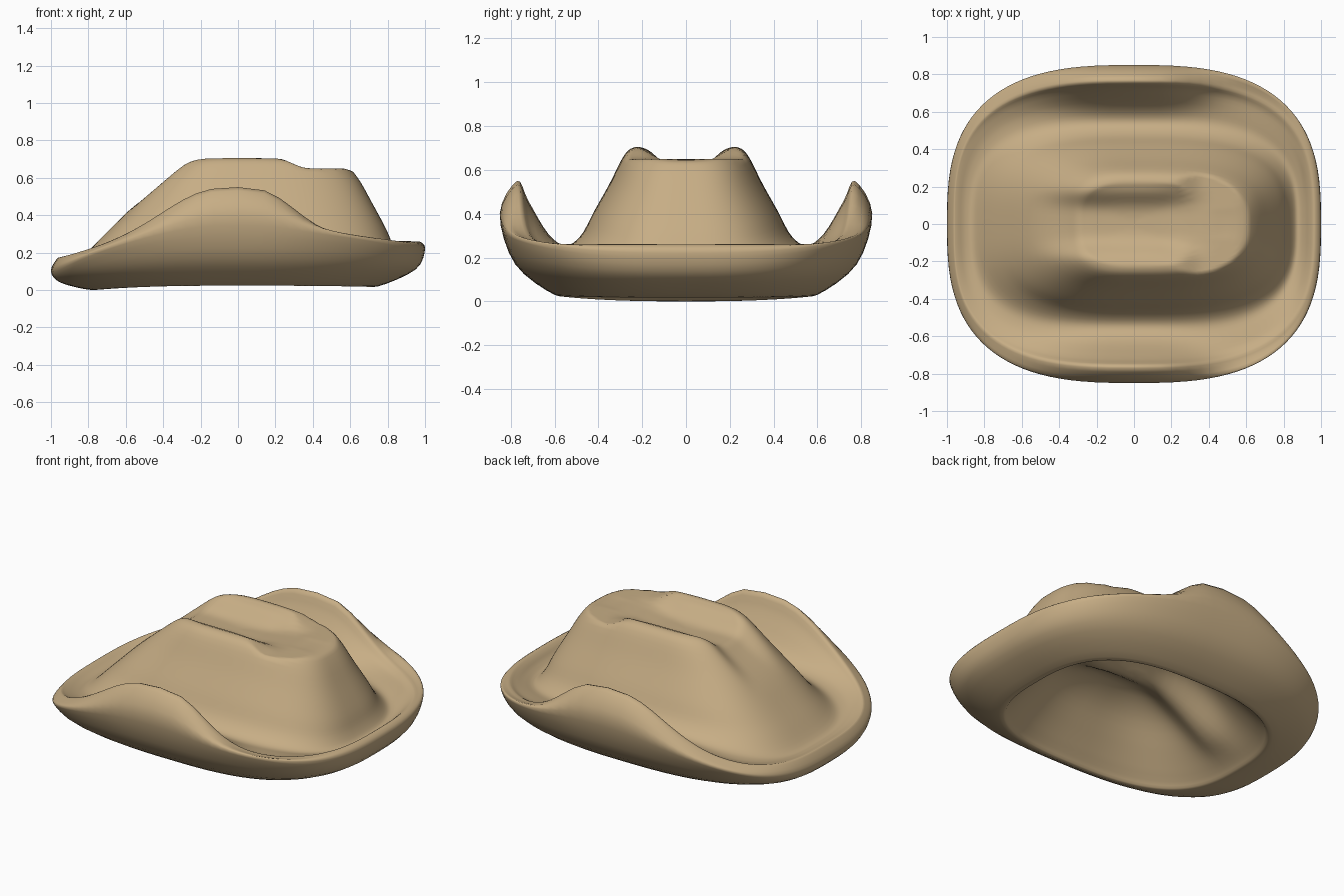
import bpy, math

if "Cube" in bpy.data.objects:
    bpy.data.objects.remove(bpy.data.objects["Cube"])

# Radial profiles (distance from centre, height): crown top -> channel -> rim -> underside -> hollow crown
RIGHT = [(0, .70), (.2, .70), (.4, .65), (.58, .645), (.64, .60), (.72, .46), (.79, .33), (.83, .24), (.87, .19),
         (.91, .21), (.94, .245), (.97, .26), (1, .22), (.95, .11), (.75, .02), (.69, .05), (.57, .19), (.42, .33), (.2, .40), (0, .41)]
SIDE = [(0, .70), (.12, .70), (.19, .70), (.23, .705), (.28, .67), (.35, .535), (.42, .41), (.48, .30), (.55, .255),
        (.63, .31), (.72, .46), (.77, .55), (.85, .40), (.78, .17), (.6, .03), (.55, .06), (.45, .18), (.32, .32), (.15, .40), (0, .41)]
LEFT = [(0, .70), (.15, .70), (.25, .70), (.3, .69), (.36, .64), (.5, .51), (.65, .36), (.75, .26), (.85, .16),
        (.9, .15), (.95, .17), (.97, .165), (1, .10), (.95, .04), (.78, 0), (.72, .03), (.58, .14), (.40, .29), (.18, .40), (0, .41)]
SEG, SUB = 112, 4


def spline(pts):
    """Smooth curve through the profile points."""
    out = []
    for i in range(len(pts) - 1):
        p = [pts[min(max(i + k, 0), len(pts) - 1)] for k in (-1, 0, 1, 2)]
        for s in range(SUB):
            t = s / SUB
            out.append(tuple(.5 * (2 * b + (c - a) * t + (2 * a - 5 * b + 4 * c - d) * t * t
                                   + (3 * b - a - 3 * c + d) * t ** 3) for a, b, c, d in zip(*p)))
    return out + [pts[-1]]


def step(a, b, v):
    t = min(max((v - a) / (b - a), 0), 1)
    return t * t * (3 - 2 * t)


def spow(v, e):
    return math.copysign(abs(v) ** e, v)


right, side, left = spline(RIGHT), spline(SIDE), spline(LEFT)
verts, faces = [], []
n = len(right)
for i in range(n):
    k = i / SUB
    # how strongly the side flaps are confined to the middle of the sides
    flap = step(7.5, 10, k) * (1 - step(11, 13, k))
    # squareness of the outline: boxy crown and rim, rounder outer edge
    e = 2 / (3.0 - .2 * step(11, 12, k))
    for j in range(SEG):
        a = 2 * math.pi * j / SEG
        c, s = math.cos(a), math.sin(a)
        rx, zx = right[i] if c > 0 else left[i]
        ry, zy = side[i]
        x, y = rx * spow(c, e), ry * spow(s, e)
        g = math.sqrt(c * c + .04) - .2
        peak = math.exp(-g * (8 if c > 0 else 3.2)) * (1 - c ** 6)
        w = s * s * (1 - flap) + peak * flap
        z = zx * (1 - w) + zy * w
        # ridges step down to the front lobe of the crown
        if k < 5:
            z = min(z, .705 - .055 * step(.2, .38, x))
        # pinched trough along the crown top, and its keel on the inside
        if k < 12:
            z -= .085 * math.exp(-(y / .145) ** 4) * step(-.62, -.25, x) * (1 - step(.15, .42, x))
        elif k > 14:
            z -= .10 * math.exp(-(y / .12) ** 2) * step(-.74, -.4, x) * (1 - step(.2, .5, x))
        verts.append((x, y, z))
for i in range(n - 1):
    for j in range(SEG):
        q = (j + 1) % SEG
        faces.append((i * SEG + j, (i + 1) * SEG + j, (i + 1) * SEG + q, i * SEG + q))

# Hat shell
mesh = bpy.data.meshes.new("hat")
mesh.from_pydata(verts, [], faces)
hat = bpy.data.objects.new("hat", mesh)
bpy.context.collection.objects.link(hat)
bpy.context.view_layer.objects.active = hat
hat.select_set(True)
bpy.ops.object.mode_set(mode='EDIT')
bpy.ops.mesh.select_all(action='SELECT')
bpy.ops.mesh.remove_doubles(threshold=.0005)
bpy.ops.mesh.normals_make_consistent(inside=False)
bpy.ops.object.mode_set(mode='OBJECT')
bpy.ops.object.shade_smooth()

felt = bpy.data.materials.new("tan felt")
felt.diffuse_color = (.57, .42, .235, 1)
felt.use_nodes = True
felt.node_tree.nodes["Principled BSDF"].inputs["Base Color"].default_value = felt.diffuse_color
mesh.materials.append(felt)
